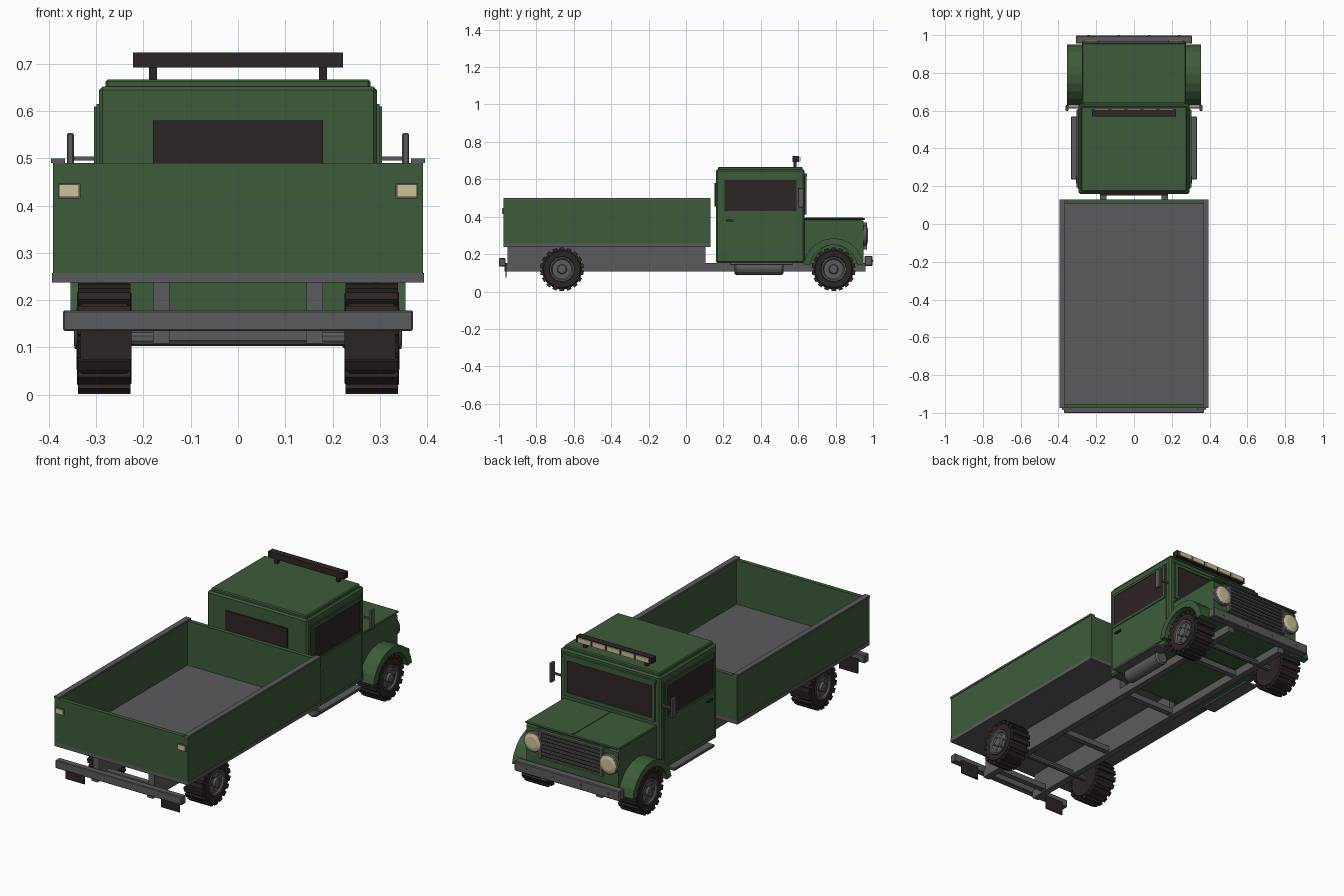
import bpy, bmesh, math
from mathutils import Matrix

if "Cube" in bpy.data.objects:
    bpy.data.objects.remove(bpy.data.objects["Cube"])


def material(name, rgb):
    m = bpy.data.materials.new(name)
    m.diffuse_color = (*rgb, 1)
    m.use_nodes = True
    m.node_tree.nodes["Principled BSDF"].inputs["Base Color"].default_value = m.diffuse_color
    return m


GREEN = material("green paint", (0.048, 0.105, 0.044))
GRAY = material("gray metal", (0.105, 0.105, 0.11))
DARK = material("dark rubber and glass", (0.027, 0.018, 0.018))
CREAM = material("cream lamp", (0.62, 0.54, 0.33))


def finish(name, bm, mat):
    bmesh.ops.recalc_face_normals(bm, faces=bm.faces)
    me = bpy.data.meshes.new(name)
    bm.to_mesh(me)
    bm.free()
    me.materials.append(mat)
    ob = bpy.data.objects.new(name, me)
    bpy.context.collection.objects.link(ob)
    return ob


def add_box(bm, x0, x1, y0, y1, z0, z1):
    m = Matrix.Translation(((x0 + x1) / 2, (y0 + y1) / 2, (z0 + z1) / 2))
    m = m @ Matrix.Diagonal((abs(x1 - x0), y1 - y0, z1 - z0, 1))
    return bmesh.ops.create_cube(bm, size=1, matrix=m)["verts"]


def box(name, mat, *dims, bevel=0.0):
    bm = bmesh.new()
    add_box(bm, *dims)
    if bevel:
        bmesh.ops.bevel(bm, geom=bm.edges[:], offset=bevel, segments=1, affect='EDGES')
    return finish(name, bm, mat)


def prism(name, mat, pts, x0, x1):
    """Side profile in (y, z) extruded along x."""
    bm = bmesh.new()
    f = bm.faces.new([bm.verts.new((x0, y, z)) for y, z in pts])
    r = bmesh.ops.extrude_face_region(bm, geom=[f])
    for v in r["geom"]:
        if isinstance(v, bmesh.types.BMVert):
            v.co.x = x1
    return finish(name, bm, mat)


def lathe(name, mat, prof, segs, centre, axis='X'):
    """Profile of (radius, offset along axis) spun about x or y."""
    bm = bmesh.new()
    cx, cy, cz = centre
    rings = []
    for r, o in prof:
        ring = []
        for i in range(segs):
            a = 2 * math.pi * (i + 0.5) / segs
            u, w = r * math.cos(a), r * math.sin(a)
            ring.append(bm.verts.new((cx + o, cy + u, cz + w) if axis == 'X' else (cx + u, cy + o, cz + w)))
        rings.append(ring)
    for p, q in zip(rings, rings[1:]):
        for i in range(segs):
            j = (i + 1) % segs
            bm.faces.new((p[i], p[j], q[j], q[i]))
    bm.faces.new(rings[0])
    bm.faces.new(rings[-1])
    return finish(name, bm, mat)


def arc(cy, cz, r, n, a0=0.0, a1=180.0):
    return [(cy + r * math.cos(math.radians(a0 + (a1 - a0) * i / n)),
             cz + r * math.sin(math.radians(a0 + (a1 - a0) * i / n))) for i in range(n + 1)]


FRONT_Y, REAR_Y, AXLE_Z = 0.789, -0.663, 0.119

# Wheels: tyre, tread lugs, rim, hub and bolts
for y, end in ((FRONT_Y, "front"), (REAR_Y, "rear")):
    lathe(end + "_axle", GRAY, [(0.016, -0.23), (0.016, 0.23)], 10, (0, y, AXLE_Z))
    for s, side in ((-1, "left"), (1, "right")):
        tag = f"{end}_{side}_"
        c = (0, y, AXLE_Z)
        prof = [(0.06, 0.23), (0.095, 0.225), (0.108, 0.235), (0.108, 0.33),
                (0.098, 0.34), (0.068, 0.338), (0.064, 0.328)]
        lathe(tag + "tyre", DARK, [(r, s * o) for r, o in prof], 24, c)
        bm = bmesh.new()
        for i in range(18):
            vs = add_box(bm, s * 0.227, s * 0.338, -0.012, 0.012, 0.1, 0.117)
            rot = Matrix.Translation(c) @ Matrix.Rotation(2 * math.pi * i / 18, 4, 'X')
            bmesh.ops.transform(bm, matrix=rot, verts=vs)
        finish(tag + "tread", bm, DARK)
        rim = [(0.066, 0.32), (0.066, 0.341), (0.058, 0.341), (0.052, 0.333),
               (0.026, 0.333), (0.022, 0.345), (0.012, 0.347)]
        lathe(tag + "rim", GRAY, [(r, s * o) for r, o in rim], 20, c)
        for i in range(6):
            a = math.pi * i / 3
            lathe(tag + "bolt", GRAY, [(0.005, s * 0.33), (0.005, s * 0.338)], 6,
                  (0, y + 0.038 * math.cos(a), AXLE_Z + 0.038 * math.sin(a)))

# Chassis, sub-frame, steps, mudflaps
for s, side in ((-1, "left"), (1, "right")):
    box(side + "_chassis_rail", GRAY, s * 0.145, s * 0.18, -0.97, 0.96, 0.108, 0.152)
    box(side + "_bed_support", GRAY, s * 0.145, s * 0.18, -0.955, 0.105, 0.15, 0.24)
    box(side + "_running_board", GRAY, s * 0.255, s * 0.333, 0.235, 0.57, 0.142, 0.157, bevel=0.003)
    box(side + "_mudflap", DARK, s * 0.225, s * 0.333, -0.966, -0.959, 0.075, 0.15)
for y in (-0.9, -0.4, 0.1, 0.6):
    box("cross_member", GRAY, -0.15, 0.15, y, y + 0.03, 0.115, 0.145)
lathe("fuel_tank", GRAY, [(0.03, 0), (0.038, 0.008), (0.038, 0.252), (0.03, 0.26)], 16,
      (0.25, 0.26, 0.125), axis='Y')

# Bumpers
box("rear_bumper", GRAY, -0.37, 0.37, -1.0, -0.966, 0.135, 0.178, bevel=0.003)
box("front_bumper", GRAY, -0.308, 0.308, 0.955, 0.997, 0.137, 0.19, bevel=0.004)
for x in (-0.24, -0.08, 0.08, 0.24):
    lathe("bumper_bolt", GRAY, [(0.007, 0), (0.007, 0.005)], 8, (x, 0.995, 0.163), axis='Y')

# Cargo bed
B0, B1 = -0.975, 0.13
box("bed_floor", GRAY, -0.393, 0.393, B0, B1, 0.237, 0.257)
for s, side in ((-1, "left"), (1, "right")):
    box(side + "_bed_wall", GREEN, s * 0.371, s * 0.391, B0, B1, 0.257, 0.49)
    box(side + "_bed_cap", GRAY, s * 0.366, s * 0.395, B0, B1, 0.49, 0.5)
    box(side + "_tail_lamp_frame", GRAY, s * 0.333, s * 0.381, B0 - 0.006, B0, 0.415, 0.447)
    box(side + "_tail_lamp", CREAM, s * 0.336, s * 0.378, B0 - 0.01, B0, 0.418, 0.444)
box("tailgate", GREEN, -0.371, 0.371, B0, B0 + 0.022, 0.257, 0.49)
box("bed_front_wall", GREEN, -0.371, 0.371, B1 - 0.022, B1, 0.257, 0.49)

# Cab and stepped roof
box("cab", GREEN, -0.294, 0.294, 0.16, 0.634, 0.152, 0.652, bevel=0.008)
box("roof_panel", GREEN, -0.28, 0.28, 0.172, 0.622, 0.645, 0.667, bevel=0.005)
box("roof_visor", GREEN, -0.27, 0.27, 0.62, 0.646, 0.615, 0.632)
box("rear_window", DARK, -0.18, 0.18, 0.152, 0.161, 0.455, 0.58)

# Windscreen with frame and centre wipers
box("windscreen", DARK, -0.25, 0.25, 0.633, 0.637, 0.43, 0.6)
for z in (0.412, 0.6):
    box("windscreen_bar", GREEN, -0.265, 0.265, 0.63, 0.643, z, z + 0.018)
for s, side in ((-1, "left"), (1, "right")):
    box(side + "_windscreen_post", GREEN, s * 0.247, s * 0.265, 0.63, 0.643, 0.43, 0.6)

    # Doors with framed windows, handles and mirrors
    box(side + "_door", GREEN, s * 0.28, s * 0.299, 0.187, 0.608, 0.18, 0.615)
    box(side + "_door_window", DARK, s * 0.295, s * 0.301, 0.205, 0.592, 0.43, 0.597)
    for z in (0.418, 0.597):
        box(side + "_window_bar", GREEN, s * 0.295, s * 0.304, 0.193, 0.604, z, z + 0.012)
    for y in (0.193, 0.592):
        box(side + "_window_post", GREEN, s * 0.295, s * 0.304, y, y + 0.012, 0.43, 0.597)
    box(side + "_door_handle", DARK, s * 0.298, s * 0.308, 0.215, 0.255, 0.375, 0.385)
    box(side + "_mirror_arm", GRAY, s * 0.29, s * 0.352, 0.612, 0.622, 0.495, 0.504)
    box(side + "_mirror", GRAY, s * 0.347, s * 0.362, 0.598, 0.63, 0.45, 0.553, bevel=0.003)

# Bonnet with wheel arches cut into its sides
arch = arc(FRONT_Y, 0.15, 0.1, 12, 180, 0)
bonnet = [(0.63, 0.15)] + arch + [(0.95, 0.15), (0.95, 0.37), (0.935, 0.385), (0.63, 0.385)]
prism("bonnet_sides", GREEN, bonnet, -0.27, 0.27)
box("engine_bay", GREEN, -0.21, 0.21, 0.63, 0.948, 0.15, 0.38)
box("bonnet_lid", GREEN, -0.274, 0.274, 0.632, 0.958, 0.383, 0.393, bevel=0.004)
box("bonnet_ridge", GREEN, -0.005, 0.005, 0.64, 0.945, 0.39, 0.396)

# Front fenders, grille, headlights
for s, side in ((-1, "left"), (1, "right")):
    band = arc(FRONT_Y, 0.122, 0.163, 10, 8, 172) + arc(FRONT_Y, 0.122, 0.128, 10, 172, 8)
    prism(side + "_fender", GREEN, band, s * 0.262, s * 0.354)
    lathe(side + "_headlight_rim", GRAY, [(0.054, 0), (0.054, 0.016), (0.047, 0.02)], 20,
          (s * 0.222, 0.948, 0.3), axis='Y')
    lathe(side + "_headlight", CREAM, [(0.046, 0), (0.046, 0.006), (0.03, 0.011)], 20,
          (s * 0.222, 0.963, 0.3), axis='Y')
    box(side + "_grille_post", GRAY, s * 0.172, s * 0.185, 0.948, 0.968, 0.225, 0.37)
box("grille_back", DARK, -0.175, 0.175, 0.948, 0.954, 0.23, 0.365)
for i in range(8):
    z = 0.225 + i * 0.0195
    box("grille_slat", GRAY, -0.175, 0.175, 0.95, 0.965, z, z + 0.0085)

# Roof light bar
box("light_bar", DARK, -0.222, 0.222, 0.57, 0.605, 0.692, 0.724)
for s, side in ((-1, "left"), (1, "right")):
    box(side + "_light_bar_leg", DARK, s * 0.171, s * 0.188, 0.575, 0.592, 0.66, 0.695)
for i in range(5):
    x = -0.17 + i * 0.085
    box("roof_lamp", CREAM, x - 0.038, x + 0.038, 0.604, 0.612, 0.696, 0.72)
